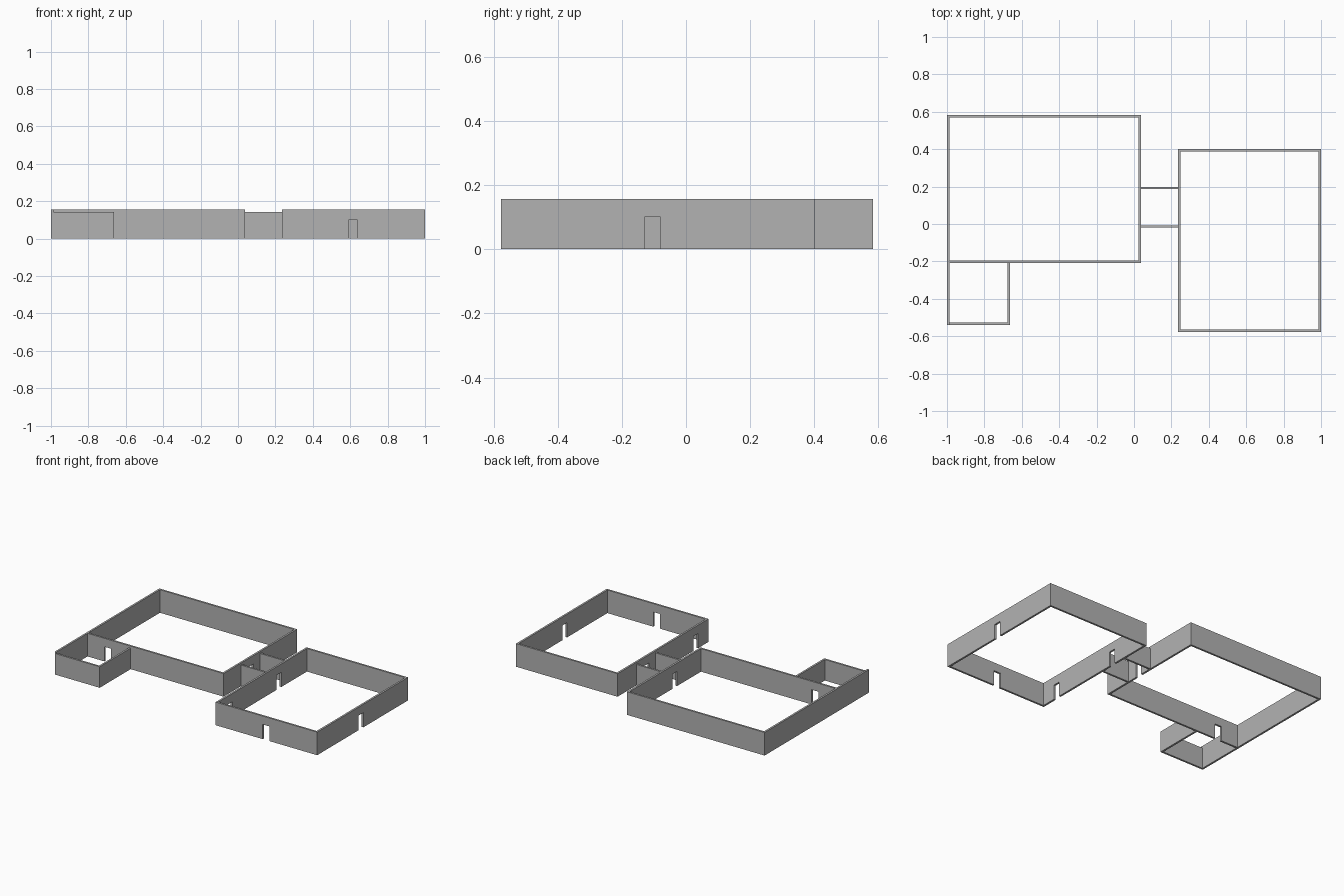
import bpy, bmesh
from mathutils import Vector

if "Cube" in bpy.data.objects:
    bpy.data.objects.remove(bpy.data.objects["Cube"], do_unlink=True)

# Plain grey plaster
GREY = (0.45, 0.45, 0.45, 1.0)
plaster = bpy.data.materials.new("plaster_grey")
plaster.use_nodes = True
plaster.diffuse_color = GREY
plaster.node_tree.nodes["Principled BSDF"].inputs["Base Color"].default_value = GREY

THICK = 0.013
TALL, LOW = 0.157, 0.143
DOOR_W, DOOR_H = 0.05, 0.1


def wall(name, axis, start, end, offset, height, doors=()):
    """Wall along 'x' or 'y' from start to end; offset is its lower side on the other axis."""
    outline = [(start, 0)]
    for d in sorted(doors):
        a, b = d - DOOR_W / 2, d + DOOR_W / 2
        outline += [(a, 0), (a, DOOR_H), (b, DOOR_H), (b, 0)]
    outline += [(end, 0), (end, height), (start, height)]

    along_x = axis == "x"
    bm = bmesh.new()
    verts = [bm.verts.new((u, offset, z) if along_x else (offset, u, z)) for u, z in outline]
    face = bm.faces.new(verts)
    extruded = bmesh.ops.extrude_face_region(bm, geom=[face])["geom"]
    shift = Vector((0, THICK, 0)) if along_x else Vector((THICK, 0, 0))
    bmesh.ops.translate(bm, vec=shift, verts=[g for g in extruded if isinstance(g, bmesh.types.BMVert)])
    bmesh.ops.recalc_face_normals(bm, faces=bm.faces)
    mesh = bpy.data.meshes.new(name)
    bm.to_mesh(mesh)
    bm.free()
    mesh.materials.append(plaster)
    obj = bpy.data.objects.new(name, mesh)
    bpy.context.collection.objects.link(obj)


# Floor plan limits
HALL_W, HALL_E = 0.037, 0.235
BIG_S, BIG_N = -0.208, 0.583
SIDE_S, SIDE_N = -0.577, 0.4
SMALL_S, SMALL_E = -0.54, -0.663
HALL_DOOR = 0.087

# Large room; its outer wall runs on past the small room
wall("large_room_outer_wall", "y", SMALL_S, BIG_N, -1, TALL)
wall("large_room_back_wall", "x", -1 + THICK, HALL_W, BIG_N - THICK, TALL)
wall("large_room_front_wall", "x", -1 + THICK, HALL_W, BIG_S, TALL, [-0.835])
wall("large_room_hall_wall", "y", BIG_S + THICK, BIG_N - THICK, HALL_W - THICK, TALL, [HALL_DOOR])

# Small lower room
wall("small_room_front_wall", "x", -1 + THICK, SMALL_E, SMALL_S, LOW)
wall("small_room_side_wall", "y", SMALL_S + THICK, BIG_S, SMALL_E - THICK, LOW)

# Connecting hall
wall("hall_back_wall", "x", HALL_W, HALL_E, 0.186, LOW)
wall("hall_front_wall", "x", HALL_W, HALL_E, -0.02, LOW)

# Second room, with doors on three sides
wall("second_room_front_wall", "x", HALL_E, 1, SIDE_S, TALL, [0.615])
wall("second_room_back_wall", "x", HALL_E, 1, SIDE_N - THICK, TALL)
wall("second_room_hall_wall", "y", SIDE_S + THICK, SIDE_N - THICK, HALL_E, TALL, [-0.44, HALL_DOOR])
wall("second_room_outer_wall", "y", SIDE_S + THICK, SIDE_N - THICK, 1 - THICK, TALL, [-0.105])
